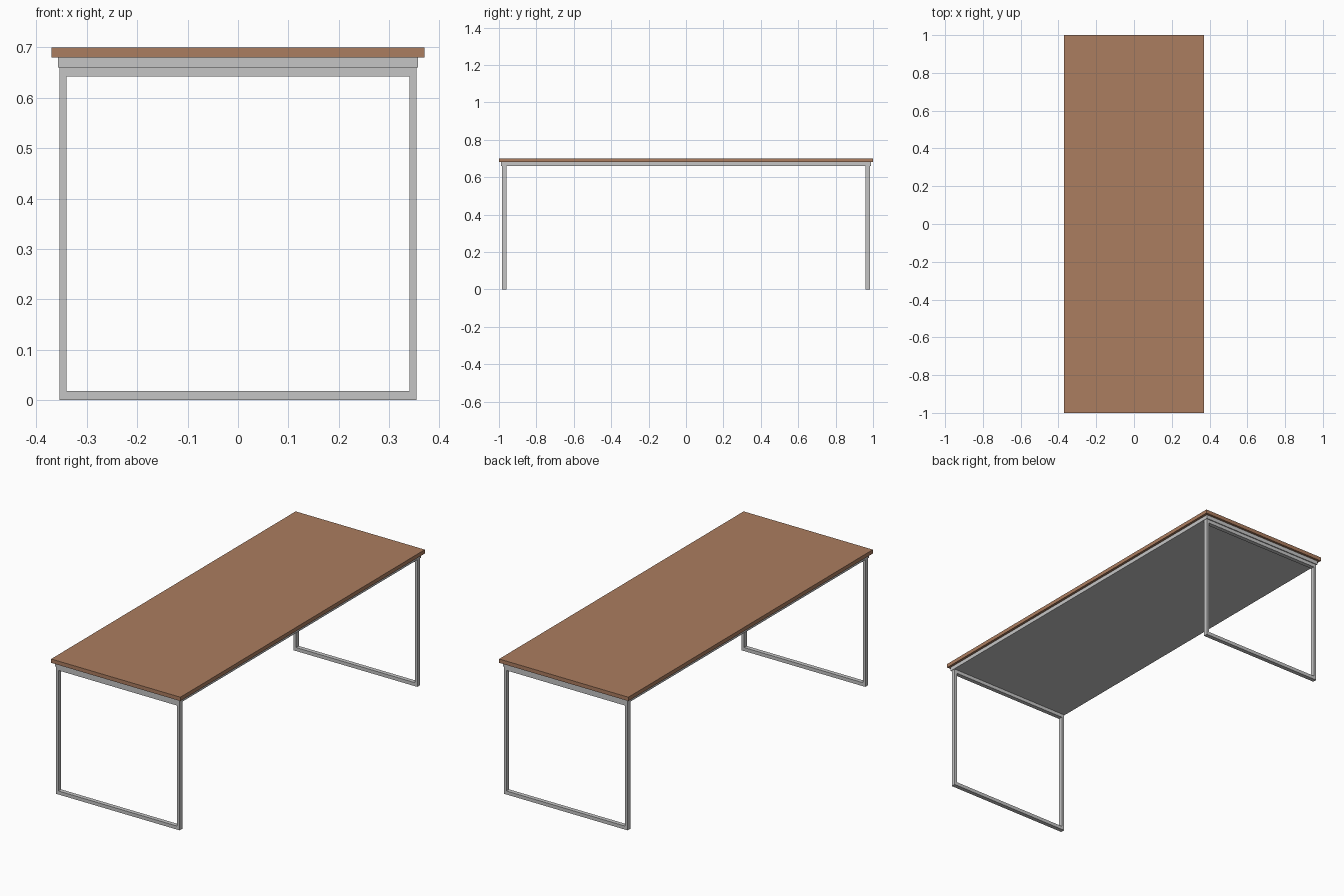
import bpy
import bmesh

if "Cube" in bpy.data.objects:
    bpy.data.objects.remove(bpy.data.objects["Cube"])


def material(name, rgb):
    m = bpy.data.materials.new(name)
    m.diffuse_color = (*rgb, 1.0)
    m.use_nodes = True
    m.node_tree.nodes["Principled BSDF"].inputs["Base Color"].default_value = m.diffuse_color
    return m


wood = material("brown_wood", (0.41, 0.205, 0.115))
metal = material("light_grey_metal", (0.56, 0.56, 0.56))


def finish(name, bm, mat):
    bmesh.ops.recalc_face_normals(bm, faces=bm.faces)
    me = bpy.data.meshes.new(name)
    bm.to_mesh(me)
    bm.free()
    me.materials.append(mat)
    ob = bpy.data.objects.new(name, me)
    bpy.context.collection.objects.link(ob)
    return ob


def slab(name, hx, hy, z0, z1, mat):
    bm = bmesh.new()
    bmesh.ops.create_cube(bm, size=1)
    for v in bm.verts:
        v.co.x *= 2 * hx
        v.co.y *= 2 * hy
        v.co.z = z0 if v.co.z < 0 else z1
    return finish(name, bm, mat)


def leg_frame(name, y0, y1, mat):
    """Closed rectangular loop of bar lying in the xz plane."""
    bm = bmesh.new()
    outer = [(-0.354, 0), (0.354, 0), (0.354, 0.66), (-0.354, 0.66)]
    inner = [(-0.34, 0.018), (0.34, 0.018), (0.34, 0.642), (-0.34, 0.642)]
    rings = [[bm.verts.new((x, y, z)) for x, z in loop]
             for loop, y in ((outer, y0), (outer, y1), (inner, y1), (inner, y0))]
    for r in range(4):
        a, b = rings[r], rings[(r + 1) % 4]
        for i in range(4):
            j = (i + 1) % 4
            bm.faces.new((a[i], a[j], b[j], b[i]))
    return finish(name, bm, mat)


# Wooden top and the metal plate under it
slab("table_top", 0.37, 1.0, 0.68, 0.70, wood)
slab("support_plate", 0.357, 0.988, 0.66, 0.68, metal)

# One loop-shaped leg at each end
leg_frame("front_leg_frame", -0.983, -0.961, metal)
leg_frame("back_leg_frame", 0.961, 0.983, metal)
